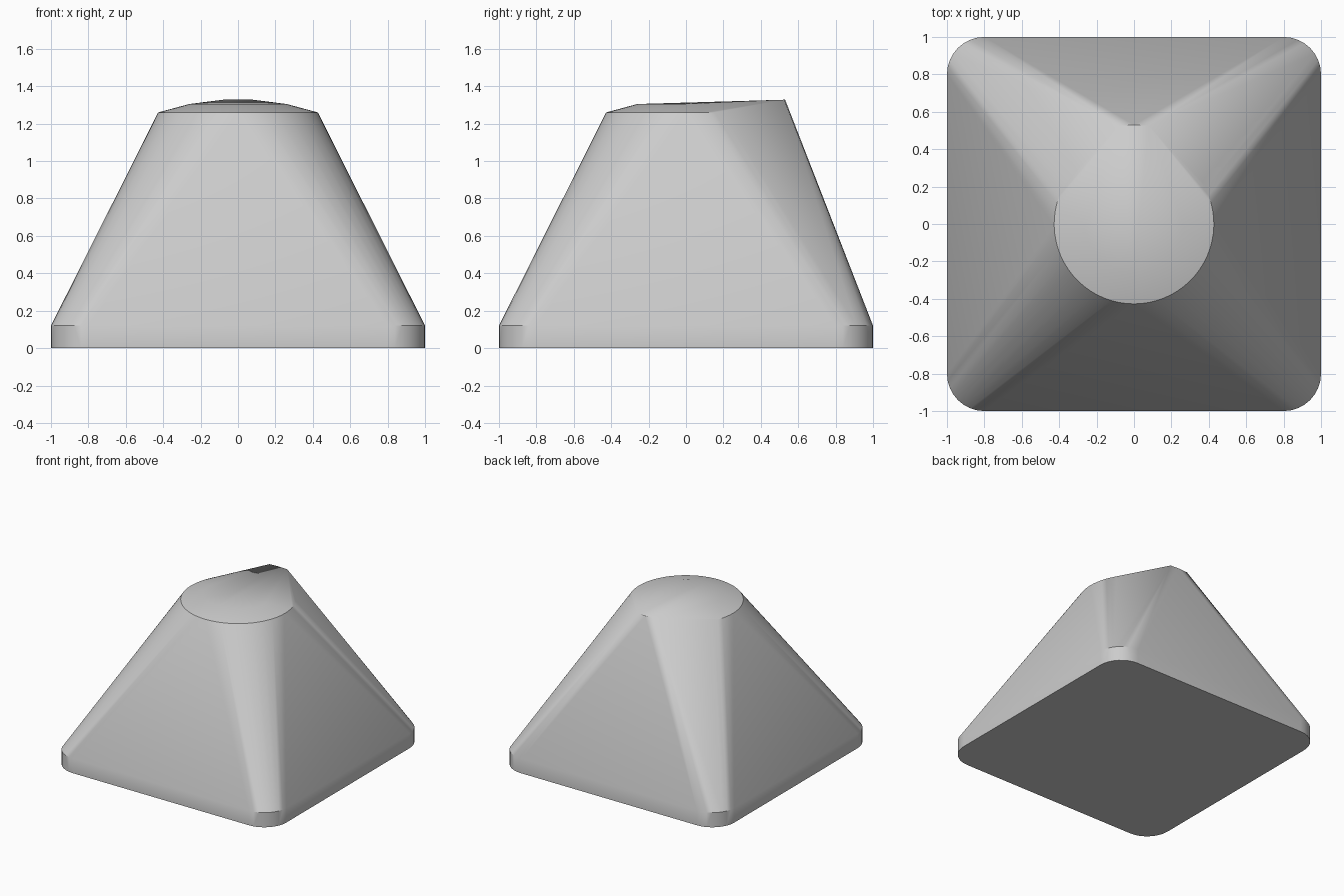
import bpy, bmesh, math
from mathutils import Vector

cube = bpy.data.objects.get("Cube")
if cube:
    bpy.data.objects.remove(cube, do_unlink=True)

# Single grey material
grey = bpy.data.materials.new("light_grey")
grey.use_nodes = True
colour = (0.6, 0.6, 0.6, 1)
grey.diffuse_color = colour
grey.node_tree.nodes["Principled BSDF"].inputs["Base Color"].default_value = colour


def arc(cx, cy, r, start, end, steps, z):
    """Points along a horizontal arc, angles in degrees."""
    angles = [math.radians(start + (end - start) * i / steps) for i in range(steps + 1)]
    return [Vector((cx + r * math.cos(a), cy + r * math.sin(a), z)) for a in angles]


points = []

# Rounded square foot with a short upright wall
for z in (0, 0.12):
    for i, (sx, sy) in enumerate(((1, 1), (-1, 1), (-1, -1), (1, -1))):
        points += arc(0.8 * sx, 0.8 * sy, 0.2, 90 * i, 90 * i + 90, 8, z)

# Round rim, open toward the back, and the gentle crown inside it
points += arc(0, 0, 0.427, -212, 32, 44, 1.26)
points += arc(0, 0, 0.26, -180, 0, 24, 1.305)

# Raised pointer tip at the back
points += [Vector((x, y, 1.328)) for x, y in ((-0.08, 0.525), (0, 0.53), (0.08, 0.525))]

# Skin the sections into one closed body
bm = bmesh.new()
for p in points:
    bm.verts.new(p)
hull = bmesh.ops.convex_hull(bm, input=bm.verts[:])
loose = {v for v in hull["geom_interior"] + hull["geom_unused"] if isinstance(v, bmesh.types.BMVert)}
bmesh.ops.delete(bm, geom=list(loose), context="VERTS")
bmesh.ops.dissolve_limit(bm, angle_limit=math.radians(0.2), verts=bm.verts[:], edges=bm.edges[:])
bmesh.ops.recalc_face_normals(bm, faces=bm.faces[:])
mesh = bpy.data.meshes.new("pointer_knob_body")
bm.to_mesh(mesh)
bm.free()
mesh.materials.append(grey)

body = bpy.data.objects.new("pointer_knob_body", mesh)
bpy.context.collection.objects.link(body)
bpy.context.view_layer.objects.active = body
body.select_set(True)
bpy.ops.object.shade_smooth_by_angle(angle=math.radians(30))
